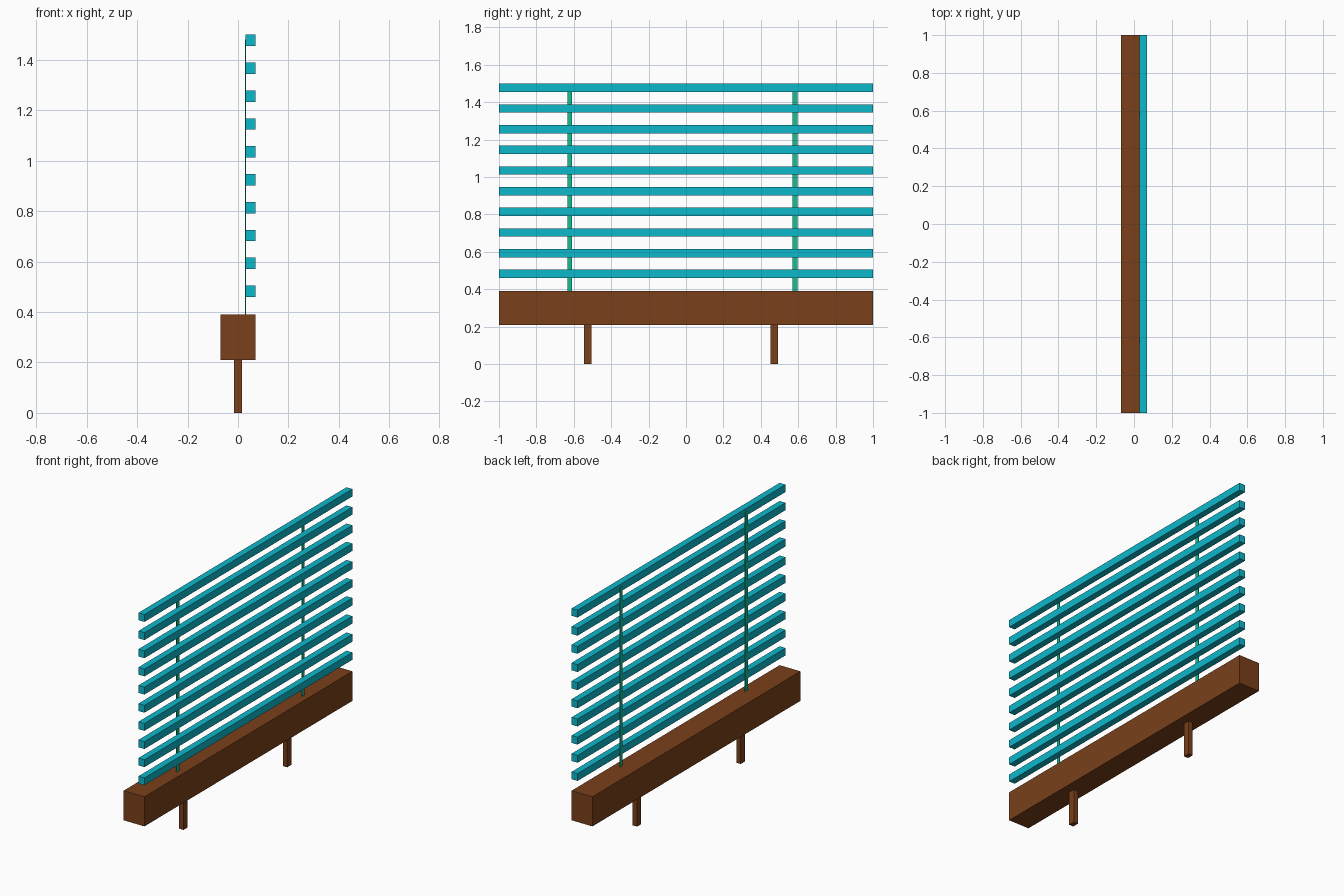
import bpy

if "Cube" in bpy.data.objects:
    bpy.data.objects.remove(bpy.data.objects["Cube"])


def material(name, rgb):
    mat = bpy.data.materials.new(name)
    mat.diffuse_color = (*rgb, 1)
    mat.use_nodes = True
    mat.node_tree.nodes["Principled BSDF"].inputs["Base Color"].default_value = mat.diffuse_color
    return mat


def box(name, lo, hi, mat):
    bpy.ops.mesh.primitive_cube_add(size=1, location=[(a + b) / 2 for a, b in zip(lo, hi)])
    ob = bpy.context.object
    ob.name = name
    ob.scale = [b - a for a, b in zip(lo, hi)]
    bpy.ops.object.transform_apply(location=False, rotation=False, scale=True)
    ob.data.materials.append(mat)
    return ob


brown = material("brown", (0.195, 0.051, 0.011))
cyan = material("cyan", (0.004, 0.48, 0.60))
green = material("green", (0.006, 0.53, 0.30))

# Base beam
box("base_beam", (-0.07, -1, 0.21), (0.07, 1, 0.39), brown)

# Legs
for side, y in (("front", -0.525), ("back", 0.472)):
    box(f"{side}_leg", (-0.015, y - 0.02, 0), (0.015, y + 0.02, 0.21), brown)

# Horizontal slats
for i in range(10):
    z = 0.46 + i * 0.1105
    box(f"slat_{i + 1}", (0.03, -1, z), (0.07, 1, z + 0.045), cyan)

# Thin upright straps behind the slats
for side, y in (("front", -0.621), ("back", 0.583)):
    box(f"{side}_strap", (0.027, y - 0.0125, 0.39), (0.031, y + 0.0125, 1.48), green)
